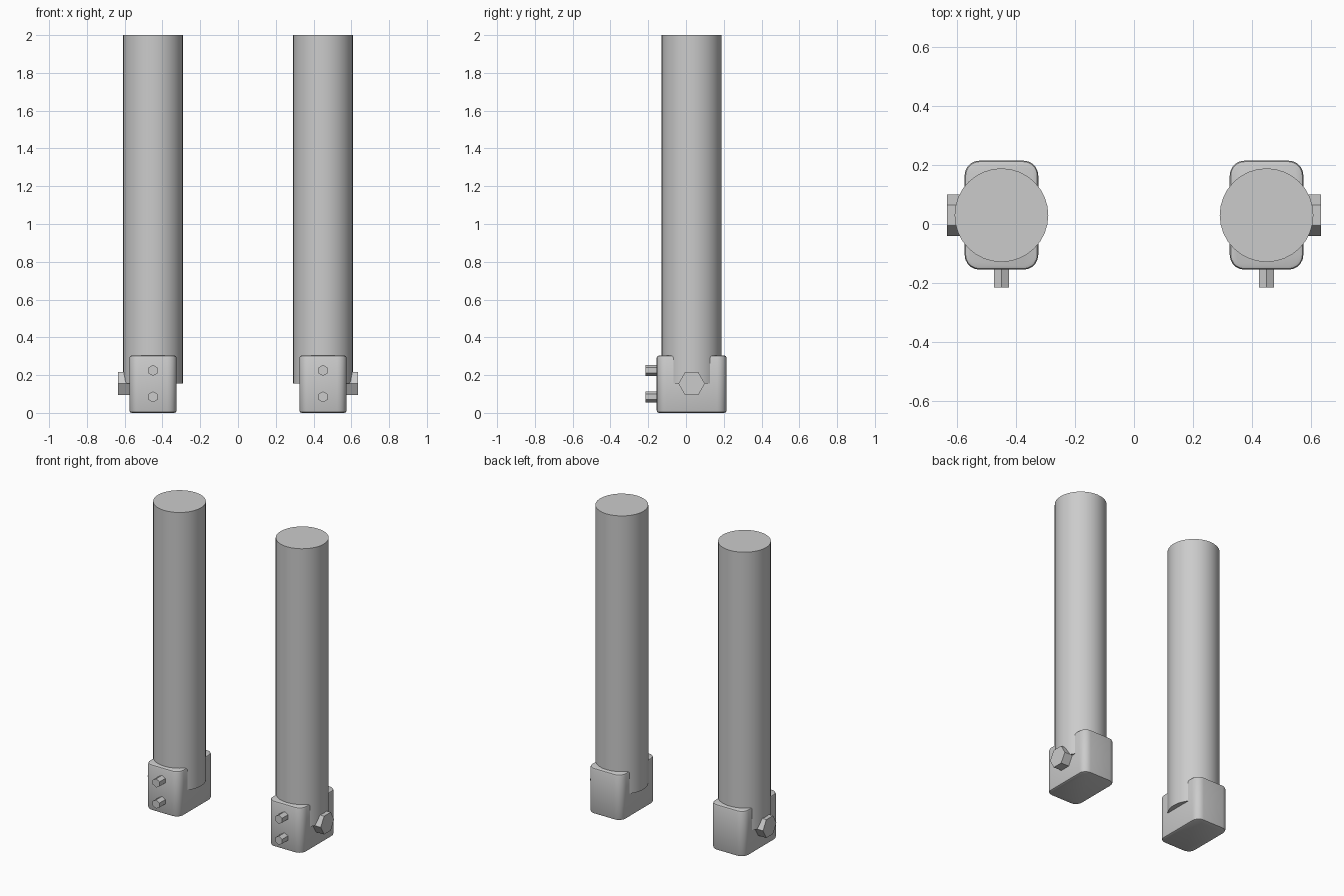
import bpy, bmesh, math
from mathutils import Matrix, Vector

if "Cube" in bpy.data.objects:
    bpy.data.objects.remove(bpy.data.objects["Cube"])

CX, CY = 0.45, 0.03   # axis of the right-hand leg


def finish(name, bm, smooth=None):
    """Turn the bmesh into an object mirrored across x = 0."""
    bmesh.ops.recalc_face_normals(bm, faces=bm.faces)
    mesh = bpy.data.meshes.new(name)
    bm.to_mesh(mesh)
    bm.free()
    obj = bpy.data.objects.new(name, mesh)
    bpy.context.collection.objects.link(obj)
    obj.modifiers.new("mirror", 'MIRROR').use_bisect_axis[0] = False
    if smooth:
        bpy.ops.object.select_all(action='DESELECT')
        obj.select_set(True)
        bpy.context.view_layer.objects.active = obj
        bpy.ops.object.shade_smooth_by_angle(angle=math.radians(smooth))
    return obj


def prism(name, start, end, radius, sides, spin=0.0, smooth=None):
    """Solid regular prism from start to end."""
    a, b = Vector(start), Vector(end)
    axis = b - a
    mat = (Matrix.Translation((a + b) / 2)
           @ axis.to_track_quat('Z', 'Y').to_matrix().to_4x4()
           @ Matrix.Rotation(math.radians(spin), 4, 'Z'))
    bm = bmesh.new()
    bmesh.ops.create_cone(bm, cap_ends=True, segments=sides, radius1=radius,
                          radius2=radius, depth=axis.length, matrix=mat)
    return finish(name, bm, smooth)


# Round posts
prism("post", (CX, CY, 0.155), (CX, CY, 2.0), 0.159, 32, smooth=30)

# Foot brackets: rounded upright corners, then a small softened rim
bm = bmesh.new()
bmesh.ops.create_cube(bm, size=1, matrix=Matrix.Translation((CX, CY, 0.152))
                      @ Matrix.Diagonal((0.25, 0.37, 0.304, 1)))
upright = [e for e in bm.edges
           if abs(e.verts[0].co.z - e.verts[1].co.z) > 0.1]
bmesh.ops.bevel(bm, geom=upright, offset=0.05, segments=5, profile=0.5,
                affect='EDGES')
rim = [e for e in bm.edges if abs(e.verts[0].co.z - e.verts[1].co.z) < 0.01]
bmesh.ops.bevel(bm, geom=rim, offset=0.012, segments=2, profile=0.5,
                affect='EDGES')
finish("foot_bracket", bm, smooth=40)

# Two small hex bolts on the front, points up and down
for i, z in enumerate((0.225, 0.085)):
    prism(f"front_bolt_{i + 1}", (CX, -0.215, z), (CX, -0.12, z), 0.029, 6)

# Large hex bolt on the outer side, points front and back
bolt = prism("side_bolt", (0.55, CY, 0.155), (0.635, CY, 0.155), 0.07, 6)
ys = max(v.co.y for v in bolt.data.vertices) - CY
if ys < 0.069:   # make sure the points lie along y
    turn = (Matrix.Translation((0, CY, 0.155)) @ Matrix.Rotation(math.radians(30), 4, 'X')
            @ Matrix.Translation((0, -CY, -0.155)))
    bolt.data.transform(turn)
